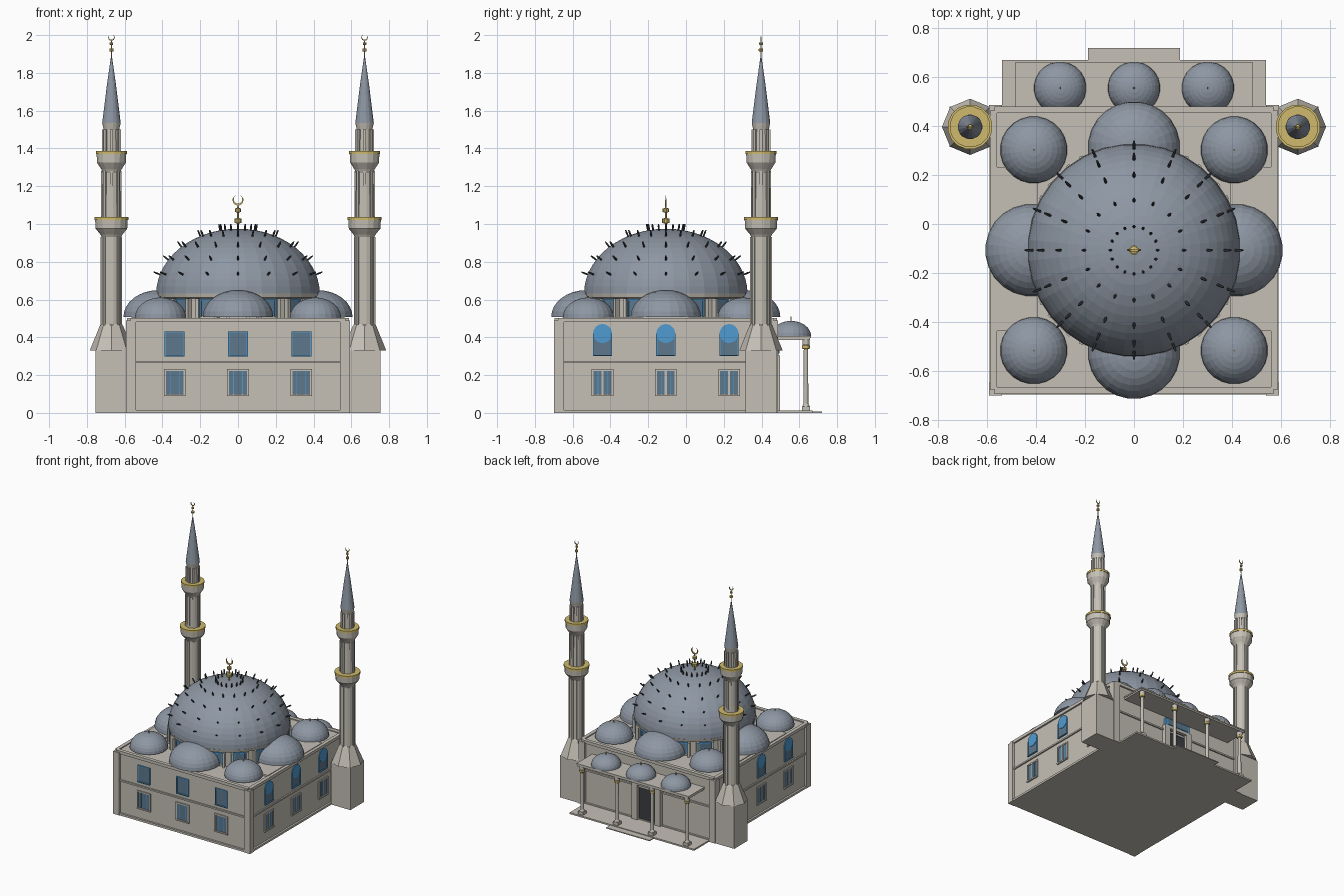
import bpy, bmesh, math
from mathutils import Matrix, Vector

if "Cube" in bpy.data.objects:
    bpy.data.objects.remove(bpy.data.objects["Cube"])

COLOURS = {
    "stone": (0.56, 0.53, 0.47), "lead": (0.27, 0.31, 0.37),
    "gold": (0.62, 0.49, 0.15), "glass": (0.11, 0.19, 0.27),
    "blue": (0.08, 0.33, 0.64), "dark": (0.045, 0.047, 0.055),
}
MATS = {}
for key, rgb in COLOURS.items():
    m = bpy.data.materials.new(key)
    m.use_nodes = True
    m.diffuse_color = (*rgb, 1)
    m.node_tree.nodes["Principled BSDF"].inputs["Base Color"].default_value = (*rgb, 1)
    MATS[key] = m

parts = {}
CY = -0.107                      # centre of the square hall
T = Matrix.Translation
HALL = T((0, CY, 0))


def turn(deg, axis="Z"):
    return Matrix.Rotation(math.radians(deg), 4, axis)


def mesh(name, mat):
    return parts.setdefault((name, mat), bmesh.new())


def box(name, mat, x, y, z, M=Matrix()):
    size = (x[1] - x[0], y[1] - y[0], z[1] - z[0])
    mid = ((x[0] + x[1]) / 2, (y[0] + y[1]) / 2, (z[0] + z[1]) / 2)
    bmesh.ops.create_cube(mesh(name, mat), size=1, matrix=M @ T(mid) @ Matrix.Diagonal((*size, 1)))


def lathe(name, mat, profile, M=Matrix(), seg=16):
    bm, rings = mesh(name, mat), []
    for r, z in profile:
        n = seg if r > 1e-5 else 1
        rings.append([bm.verts.new(M @ Vector((r * math.cos(a), r * math.sin(a), z)))
                      for a in (math.tau * (i + .5) / seg for i in range(n))])
    for a, b in zip(rings, rings[1:]):
        for i in range(seg):
            j = (i + 1) % seg
            quad = [a[i % len(a)], a[j % len(a)], b[j % len(b)], b[i % len(b)]]
            bm.faces.new(list(dict.fromkeys(quad)))
    for ring in (rings[0], rings[-1]):
        if len(ring) > 1:
            bm.faces.new(ring)


def dome(name, x, y, z, r, h, seg=24, rows=8):
    arc = [math.pi / 2 * i / rows for i in range(rows)]
    lathe(name, "lead", [(r * math.cos(a), h * math.sin(a)) for a in arc] + [(0, h)],
          T((x, y, z)), seg)


def finial(name, x, y, z, h):
    """Gold rod with two knobs and an upturned crescent."""
    M = T((x, y, z)) @ Matrix.Scale(h, 4)
    lathe(name, "gold", [(.03, 0), (.03, .18), (.11, .2), (.11, .32), (.03, .34), (.03, .5),
                         (.09, .52), (.09, .62), (.025, .64), (.02, .76)], M, 10)
    for a in range(-130, 131, 20):
        w = .026 * math.cos(math.radians(a * .6))
        box(name, "gold", (-.04, .04), (-w, w), (-.14 - w, -.14 + w), M @ T((0, 0, .88)) @ turn(a, "Y"))


# Hall: recessed walls with corner piers, plinth, ledge and cornice
box("hall_walls", "stone", (-.575, .575), (-.575, .575), (0, .495), HALL)
for k in range(4):
    M = HALL @ turn(90 * k)
    box("corner_piers", "stone", (.54, .593), (.54, .593), (0, .49), M)
    for name, out, z in (("plinth", .59, (0, .016)), ("wall_ledge", .585, (.264, .276)),
                         ("cornice", .588, (.48, .503))):
        box(name, "stone", (-.57, .57), (-out, -.56), z, M)
for s in (-1, 1):
    box("roof_strips", "stone", (s * .48 - .085, s * .48 + .085), (-.437, .233), (.49, .508))


# Windows, placed on the face the matrix points to
def frame(name, mat, w, z0, z1, M, t=.008, out=.583, top=True):
    for s in (-1, 1):
        a, b = sorted((s * w, s * (w + t)))
        box(name, mat, (a, b), (-out, -.57), (z0, z1), M)
    box(name, mat, (-w - t, w + t), (-out - .003, -.57), (z0 - t, z0), M)
    if top:
        box(name, mat, (-w - t, w + t), (-out, -.57), (z1, z1 + t), M)


def lower_window(M, split):
    box("lower_glass", "glass", (-.047, .047), (-.578, -.57), (.10, .222), M)
    frame("lower_frames", "stone", .047, .10, .222, M, .01)
    if split:
        box("lower_frames", "stone", (-.006, .006), (-.583, -.57), (.10, .222), M)
    for u in (-.024, .024):
        box("window_bars", "blue", (u - .0015, u + .0015), (-.58, -.57), (.10, .222), M)


def square_window(M):
    box("upper_glass", "glass", (-.046, .046), (-.578, -.57), (.306, .425), M)
    frame("upper_frames", "blue", .046, .306, .425, M, .007)


def arched_window(M):
    box("arch_glass", "glass", (-.045, .045), (-.578, -.57), (.306, .40), M)
    frame("arch_frames", "blue", .045, .306, .42, M, .006, top=False)
    lathe("arch_heads", "blue", [(.05, 0), (.05, .01)],
          M @ T((0, -.571, .42)) @ turn(90, "X"), 24)


for k in (0, 1, 3):
    for u in (-.335, 0, .335):
        M = HALL @ turn(90 * k) @ T((u, 0, 0))
        lower_window(M, k != 0)
        (square_window if k == 0 else arched_window)(M)

# Drum with sixteen windows
lathe("drum", "stone", [(.415, .49), (.415, .605), (.432, .61), (.437, .632)], HALL, 32)
for i in range(16):
    M = HALL @ turn(22.5 * i)
    box("drum_glass", "glass", (.40, .421), (-.04, .04), (.515, .602), M)
    box("drum_frames", "blue", (.40, .426), (-.045, .045), (.594, .604), M)
    for s in (-1, 1):
        box("drum_frames", "blue", (.40, .426), (s * .04 - .004, s * .04 + .004), (.51, .604), M)
        box("drum_piers", "stone", (.40, .438), (s * .054 - .008, s * .054 + .008), (.49, .606), M)

# Domes
BASE, HIGH, R = .63, .345, .435
dome("main_dome", 0, CY, BASE, R, HIGH, 32, 14)
finial("main_finial", 0, CY, BASE + HIGH - .005, .18)
for k in range(4):
    p = HALL @ turn(90 * k) @ Vector((.42, 0, 0))
    dome("side_domes", p.x, p.y, .508, .188, .142)
    p = HALL @ turn(90 * k) @ Vector((.41, .41, 0))
    dome("corner_domes", p.x, p.y, .503, .137, .108)
    lathe("dome_tips", "gold", [(.004, .6), (.004, .62)], T((p.x, p.y, 0)), 6)

# Rings of small spikes standing out of the main dome
for r in (.095, .20, .30, .37, .415):
    z = HIGH * math.sqrt(1 - (r / R) ** 2)
    lean = math.degrees(math.atan2(r / R ** 2, z / HIGH ** 2))
    for i in range(16):
        M = HALL @ turn(22.5 * i) @ T((r, 0, BASE + z)) @ turn(lean, "Y")
        lathe("dome_spikes", "dark", [(.005, -.01), (.0055, .022), (.003, .034)], M, 6)

# Minarets
for s in (-1, 1):
    x, y = s * .67, .397
    M = T((x, y, 0))
    box("minaret_bases", "stone", (-.084, .084), (-.083, .083), (0, .33), M)
    lathe("minaret_shoulders", "stone", [(.115, .33), (.062, .46), (.056, .47)], M @ turn(22.5), 4 * 2)
    lathe("minaret_shafts", "stone", [(.052, .45), (.052, .93), (.06, .945), (.085, .975), (.088, 1.02),
                                      (.05, 1.02), (.046, 1.27), (.055, 1.29), (.078, 1.325),
                                      (.08, 1.37), (.042, 1.37), (.04, 1.53)], M)
    for r, z in ((.092, 1.02), (.084, 1.37)):
        lathe("gallery_rims", "gold", [(r, z), (r, z + .016), (.05, z + .016), (.05, z)], M)
    for i in range(8):
        A = M @ turn(45 * i)
        for r, z in ((.053, (.46, .93)), (.05, (1.03, 1.28)), (.046, (1.38, 1.50))):
            box("minaret_ribs", "stone", (r - .012, r + .004), (-.008, .008), z, A)
    lathe("minaret_collars", "stone", [(.042, 1.50), (.05, 1.535), (.048, 1.54)], M)
    lathe("minaret_spires", "lead", [(.05, 1.535), (.024, 1.74), (0, 1.905)], M)
    finial("minaret_finials", x, y, 1.893, .108)

# Rear portico
box("portico_floor", "stone", (-.539, .539), (.46, .67), (0, .012))
box("portico_step", "stone", (-.188, .188), (.66, .72), (0, .007))
box("portico_roof", "stone", (-.482, .482), (.46, .657), (.385, .405))
box("portico_cornice", "stone", (-.486, .486), (.46, .661), (.397, .407))
for x in (-.302, 0, .302):
    dome("portico_domes", x, .556, .407, .107, .08)
    lathe("dome_tips", "gold", [(.004, .48), (.003, .51)], T((x, .556, 0)), 6)
for x in (-.455, -.152, .152, .455):
    M = T((x, .635, 0))
    box("column_bases", "stone", (-.022, .022), (-.022, .022), (.01, .035), M)
    lathe("columns", "stone", [(.02, .035), (.013, .05), (.012, .34), (.02, .365), (.02, .39)], M, 12)
    lathe("column_capitals", "gold", [(.016, .338), (.021, .342), (.021, .356), (.016, .36)], M, 12)

# Rear doorway with side posts and a blue panel above it
M = HALL @ turn(180)
box("door", "dark", (-.075, .075), (-.58, -.57), (.012, .285), M)
for s in (-1, 1):
    box("door_posts", "stone", (s * .1 - .025, s * .1 + .025), (-.605, -.57), (.012, .30), M)
box("door_lintel", "stone", (-.125, .125), (-.605, -.57), (.285, .305), M)
box("door_panel", "blue", (-.11, .11), (-.598, -.57), (.305, .365), M)
box("door_panel_glass", "glass", (-.09, .09), (-.602, -.595), (.315, .355), M)

# Turn every collected mesh into an object
for (name, mat), bm in parts.items():
    bmesh.ops.recalc_face_normals(bm, faces=bm.faces)
    data = bpy.data.meshes.new(name)
    bm.to_mesh(data)
    bm.free()
    data.materials.append(MATS[mat])
    bpy.context.collection.objects.link(bpy.data.objects.new(name, data))
